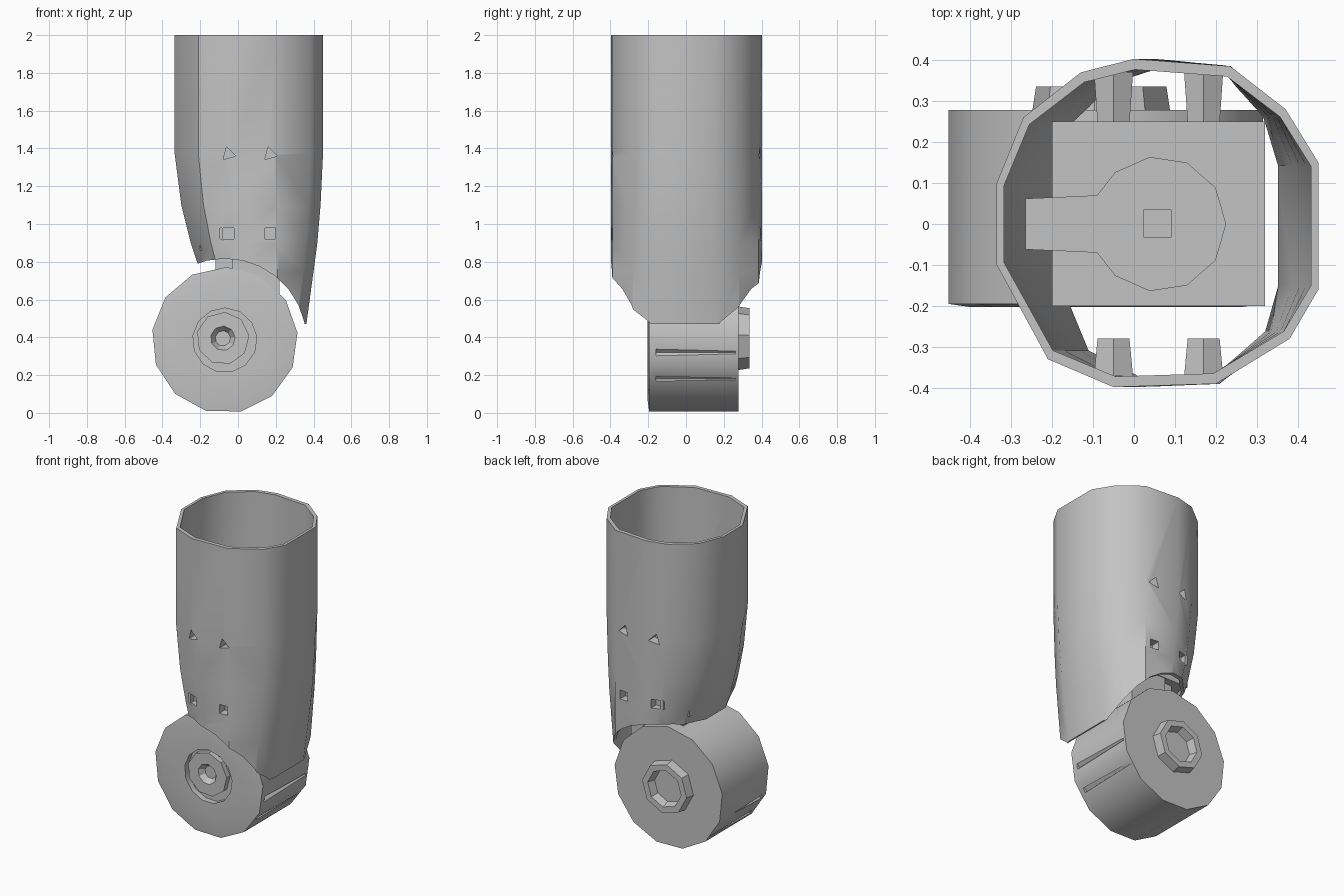
import bpy, bmesh, math
from mathutils import Matrix

cube = bpy.data.objects.get("Cube")
if cube:
    bpy.data.objects.remove(cube, do_unlink=True)

grey = bpy.data.materials.new("plain grey")
grey.use_nodes = True
tone = (0.55, 0.55, 0.55, 1)
grey.diffuse_color = tone
grey.node_tree.nodes["Principled BSDF"].inputs["Base Color"].default_value = tone


def finish(name, bm):
    bmesh.ops.recalc_face_normals(bm, faces=bm.faces)
    mesh = bpy.data.meshes.new(name)
    bm.to_mesh(mesh)
    bm.free()
    mesh.materials.append(grey)
    ob = bpy.data.objects.new(name, mesh)
    bpy.context.collection.objects.link(ob)
    return ob


def select(ob):
    bpy.ops.object.select_all(action="DESELECT")
    ob.select_set(True)
    bpy.context.view_layer.objects.active = ob


def smooth(ob):
    select(ob)
    bpy.ops.object.shade_smooth_by_angle(angle=math.radians(35))


def cut(ob, cutter):
    select(ob)
    mod = ob.modifiers.new("cut", "BOOLEAN")
    mod.operation, mod.solver, mod.object = "DIFFERENCE", "EXACT", cutter
    bpy.ops.object.modifier_apply(modifier=mod.name)


def box(name, x, y, z):
    bm = bmesh.new()
    bmesh.ops.create_cube(bm, size=1)
    for v in bm.verts:
        v.co = [lo + (hi - lo) * (c + 0.5) for c, (lo, hi) in zip(v.co, (x, y, z))]
    return finish(name, bm)


def rod(name, x, z, y0, y1, r0, r1, sides, turn=0):
    """Straight or tapered prism along y."""
    bm = bmesh.new()
    place = (Matrix.Translation((x, (y0 + y1) / 2, z))
             @ Matrix.Rotation(-math.pi / 2, 4, "X") @ Matrix.Rotation(turn, 4, "Z"))
    bmesh.ops.create_cone(bm, cap_ends=True, segments=sides, radius1=r0, radius2=r1,
                          depth=y1 - y0, matrix=place)
    return finish(name, bm)


def bridge(bm, a, b):
    """Quads between two rings of vertices."""
    for i in range(len(a)):
        j = (i + 1) % len(a)
        bm.faces.new((a[i], a[j], b[j], b[i]))


def lathe(name, profile, x, z, sides):
    """Closed turned part around an axis along y, from (radius, y) points."""
    bm = bmesh.new()
    rings = [[bm.verts.new((x + r * math.cos(a), y, z + r * math.sin(a)))
              for a in (math.tau * i / sides + 0.1 for i in range(sides))]
             for r, y in profile]
    for a, b in zip(rings, rings[1:]):
        bridge(bm, a, b)
    bm.faces.new(rings[0])
    bm.faces.new(rings[-1])
    return finish(name, bm)


# Hollow sleeve: straight upper part, tapering lower part, faceted outline
outline = [(0.45, 0.15), (0.37, 0.28), (0.235, 0.385), (0, 0.403), (-0.13, 0.37),
           (-0.27, 0.26), (-0.335, 0.1), (-0.335, -0.1), (-0.21, -0.33), (-0.05, -0.398),
           (0.2, -0.39), (0.38, -0.28), (0.45, -0.16)]
MID, HALF = 0.0575, 0.3925
stations = [(2, -0.335, 0.45), (1.37, -0.335, 0.45), (1.1, -0.3, 0.437),
            (0.9, -0.25, 0.42), (0.75, -0.2, 0.4), (0.47, -0.1, 0.362)]


def sleeve_ring(bm, station, sx, sy):
    z, left, right = station
    return [bm.verts.new(((left + right) / 2 + (x - MID) / HALF * (right - left) / 2 * sx,
                          y * sy, z)) for x, y in outline]


bm = bmesh.new()
rings = [sleeve_ring(bm, s, 1, 1) for s in stations]
rings += [sleeve_ring(bm, s, 0.955, 0.935) for s in reversed(stations)]
for a, b in zip(rings, rings[1:] + rings[:1]):
    bridge(bm, a, b)
bmesh.ops.triangulate(bm, faces=bm.faces)
sleeve = finish("sleeve", bm)

# Curved clearance around the joint drum
JX, JZ = -0.07, 0.385
clearance = rod("clearance_cutter", JX, JZ, -0.8, 0.8, 0.432, 0.432, 28)
cut(sleeve, clearance)
helpers = [clearance]

# Screw posts with holes through the sleeve
for side, inner in ((-1, 0.28), (1, 0.245)):
    for x in (-0.05, 0.17):
        for z, sides in ((0.95, 4), (1.37, 3)):
            ends = sorted((side * inner, side * 0.371))
            radii = (0.045, 0.055) if side > 0 else (0.055, 0.045)
            post = rod("screw_post", x, z, *ends, *radii, 6)
            hole = rod("hole_cutter", x, z, *sorted((side * 0.335, side * 0.5)),
                       0.04, 0.04, sides, math.pi / 4)
            cut(post, hole)
            cut(sleeve, hole)
            helpers.append(hole)
smooth(sleeve)

# Motor block with its output boss and arm
box("motor_block", (-0.2, 0.32), (-0.2, 0.25), (0.86, 1.42))
bm = bmesh.new()
plan = [(-0.265, -0.062), (-0.09, -0.07)]
plan += [(0.06 + 0.165 * math.cos(a), 0.165 * math.sin(a))
         for a in (math.radians(-130 + 32.5 * i) for i in range(9))]
plan += [(-0.09, 0.07), (-0.265, 0.062)]
plate = bm.faces.new([bm.verts.new((x, y, 1.42)) for x, y in plan])
top = bmesh.ops.extrude_face_region(bm, geom=[plate])
for v in top["geom"]:
    if isinstance(v, bmesh.types.BMVert):
        v.co.z += 0.05
motor_arm = finish("motor_arm", bm)
socket = box("socket_cutter", (0.025, 0.09), (-0.033, 0.036), (1.44, 1.6))
cut(motor_arm, socket)
helpers.append(socket)

# Neck joining motor and drum
box("neck", (-0.03, 0.22), (-0.19, 0.245), (0.62, 0.88))
box("neck_tab", (-0.12, -0.03), (-0.15, 0.2), (0.7, 0.88))

# Joint drum with recessed front groove and slots in its rim
drum = lathe("joint_drum", [(0.17, -0.165), (0.17, -0.203), (0.33, -0.203), (0.387, -0.195),
                            (0.387, 0.278), (0.1, 0.278)], JX, JZ, 13)
for angle in (-33, -10, 200, 222):
    a = math.radians(angle)
    slot = rod("slot_cutter", JX + 0.376 * math.cos(a), JZ + 0.376 * math.sin(a),
               -0.16, 0.262, 0.02, 0.008, 4)
    cut(drum, slot)
    helpers.append(slot)
smooth(drum)

# Front axle cap with a socket, and rear hub ring
lathe("axle_cap", [(0.03, -0.15), (0.065, -0.2), (0.14, -0.2), (0.14, -0.16)],
      JX - 0.01, JZ + 0.01, 9)
lathe("rear_hub", [(0.17, 0.27), (0.16, 0.335), (0.12, 0.335), (0.105, 0.285)],
      JX - 0.01, JZ + 0.01, 8)

for ob in helpers:
    bpy.data.objects.remove(ob, do_unlink=True)
